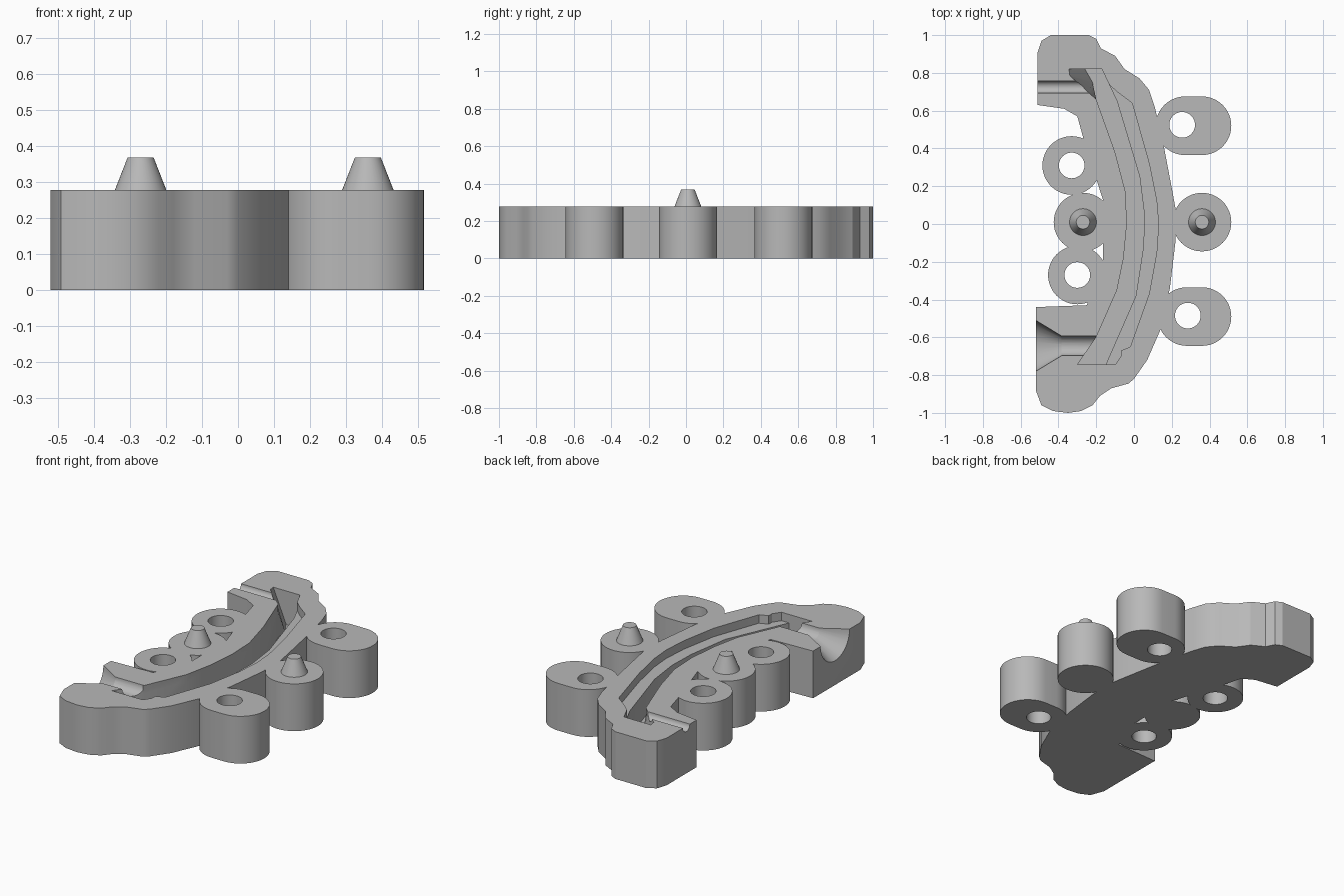
import bpy, bmesh, math
from mathutils import Matrix

cube = bpy.data.objects.get("Cube")
if cube:
    bpy.data.objects.remove(cube, do_unlink=True)

TOP = 0.278
SHELF = TOP - 0.05
FLOOR = 0.08
R = 0.155

grey = bpy.data.materials.new("plain grey")
grey.use_nodes = True
grey.diffuse_color = (0.48, 0.48, 0.48, 1)
grey.node_tree.nodes["Principled BSDF"].inputs["Base Color"].default_value = grey.diffuse_color


def finish(name, bm):
    bmesh.ops.recalc_face_normals(bm, faces=bm.faces)
    mesh = bpy.data.meshes.new(name)
    bm.to_mesh(mesh)
    bm.free()
    mesh.materials.append(grey)
    obj = bpy.data.objects.new(name, mesh)
    bpy.context.collection.objects.link(obj)
    return obj


def prism(name, top, z0, z1, bottom=None):
    """Solid between two matching outlines."""
    bm = bmesh.new()
    lo = [bm.verts.new((x, y, z0)) for x, y in (bottom or top)]
    hi = [bm.verts.new((x, y, z1)) for x, y in top]
    bm.faces.new(lo)
    bm.faces.new(hi)
    for i in range(len(lo)):
        j = (i + 1) % len(lo)
        bm.faces.new((lo[i], lo[j], hi[j], hi[i]))
    return finish(name, bm)


def lobe(name, x0, x1, y):
    """Upright lug with rounded ends."""
    pts = []
    for cx, start in ((x1, -math.pi / 2), (x0, math.pi / 2)):
        for i in range(25):
            a = start + math.pi * i / 24
            pts.append((cx + R * math.cos(a), y + R * math.sin(a)))
    if x0 == x1:
        pts = [p for i, p in enumerate(pts) if i not in (24, 49)]
    return prism(name, pts, 0, TOP)


def cone(name, loc, r1, r2, length, along_x=False):
    bm = bmesh.new()
    mat = Matrix.Translation(loc)
    if along_x:
        mat = mat @ Matrix.Rotation(math.pi / 2, 4, 'Y')
    mat = mat @ Matrix.Translation((0, 0, length / 2))
    bmesh.ops.create_cone(bm, cap_ends=True, segments=40, radius1=r1,
                          radius2=r2, depth=length, matrix=mat)
    return finish(name, bm)


def combine(target, tool, operation):
    mod = target.modifiers.new("join", 'BOOLEAN')
    mod.operation = operation
    mod.solver = 'EXACT'
    mod.object = tool
    bpy.context.view_layer.objects.active = target
    bpy.ops.object.modifier_apply(modifier=mod.name)
    bpy.data.objects.remove(tool, do_unlink=True)


# Main crescent block
outline = [(-.51, .63), (-.51, .91), (-.49, .97), (-.44, 1), (-.24, 1), (-.2, .98),
           (-.175, .93), (-.1, .89), (-.05, .82), (.03, .77), (.08, .71), (.11, .62),
           (.16, .4), (.2, .19), (.22, .08), (.22, -.09), (.19, -.34), (.14, -.56),
           (.07, -.72), (0, -.82), (-.03, -.845), (-.12, -.87), (-.18, -.91),
           (-.22, -.96), (-.28, -.99), (-.35, -1), (-.43, -.99), (-.49, -.96),
           (-.52, -.88), (-.52, -.44), (-.25, -.43), (-.165, -.19), (-.165, .13),
           (-.2, .24), (-.27, .46), (-.3, .57), (-.37, .61)]
block = prism("mould_block", outline, 0, TOP)

# Rounded lugs around the block
for x0, x1, y in ((.27, .36, .52), (.36, .36, .01), (.28, .36, -.49),
                  (-.33, -.33, .31), (-.27, -.27, .01), (-.3, -.3, -.27)):
    combine(block, lobe("lug", x0, x1, y), 'UNION')

# Bolt holes
for x, y in ((.255, .525), (.285, -.485), (-.33, .31), (-.3, -.27)):
    combine(block, cone("bolt_hole", (x, y, -.1), .068, .068, .6), 'DIFFERENCE')

# Curved cavity: shallow shelf outside, deep trough inside
inner = [(-.2, -.6), (-.09, -.35), (-.055, -.18), (-.038, 0), (-.045, .17), (-.1, .38), (-.2, .66)]
middle = [(-.09, .65), (.03, .25), (.055, .05), (.05, -.12), (.01, -.38), (-.15, -.745)]
outer = [(-.17, .82), (-.155, .76), (-.09, .7), (-.01, .64), (.08, .32), (.12, .12), (.13, 0),
         (.12, -.15), (.08, -.37), (-.02, -.65), (-.07, -.67), (-.07, -.7), (-.1, -.745)]
head = [(-.34, .785), (-.345, .82), (-.17, .82)]
deep_head = [(-.22, .75), (-.26, .82), (-.17, .82)]
tail = [(-.3, -.745)]
shelf = prism("shelf_cutter", inner + [(-.21, .82)] + outer + tail, SHELF, TOP + .1)
combine(block, shelf, 'DIFFERENCE')
trough = prism("trough_cutter", inner + head + middle + tail, FLOOR, TOP + .001,
               inner + deep_head + middle + tail)
combine(block, trough, 'DIFFERENCE')

# Vent groove and pouring funnel
combine(block, cone("vent_cutter", (-.6, .725, TOP), .032, .032, .38, True), 'DIFFERENCE')
combine(block, cone("runner_cutter", (-.45, -.645, TOP), .052, .052, .25, True), 'DIFFERENCE')
combine(block, cone("funnel_cutter", (-.54, -.645, TOP), .147, .05, .16, True), 'DIFFERENCE')

# Tapered locating pins
pins = [cone(name, (x, .01, TOP - .002), .072, .036, .092)
        for name, x in (("left_pin", .36), ("right_pin", -.27))]

bpy.ops.object.select_all(action='DESELECT')
for obj in [block] + pins:
    obj.select_set(True)
bpy.context.view_layer.objects.active = block
bpy.ops.object.shade_smooth_by_angle(angle=math.radians(25))
